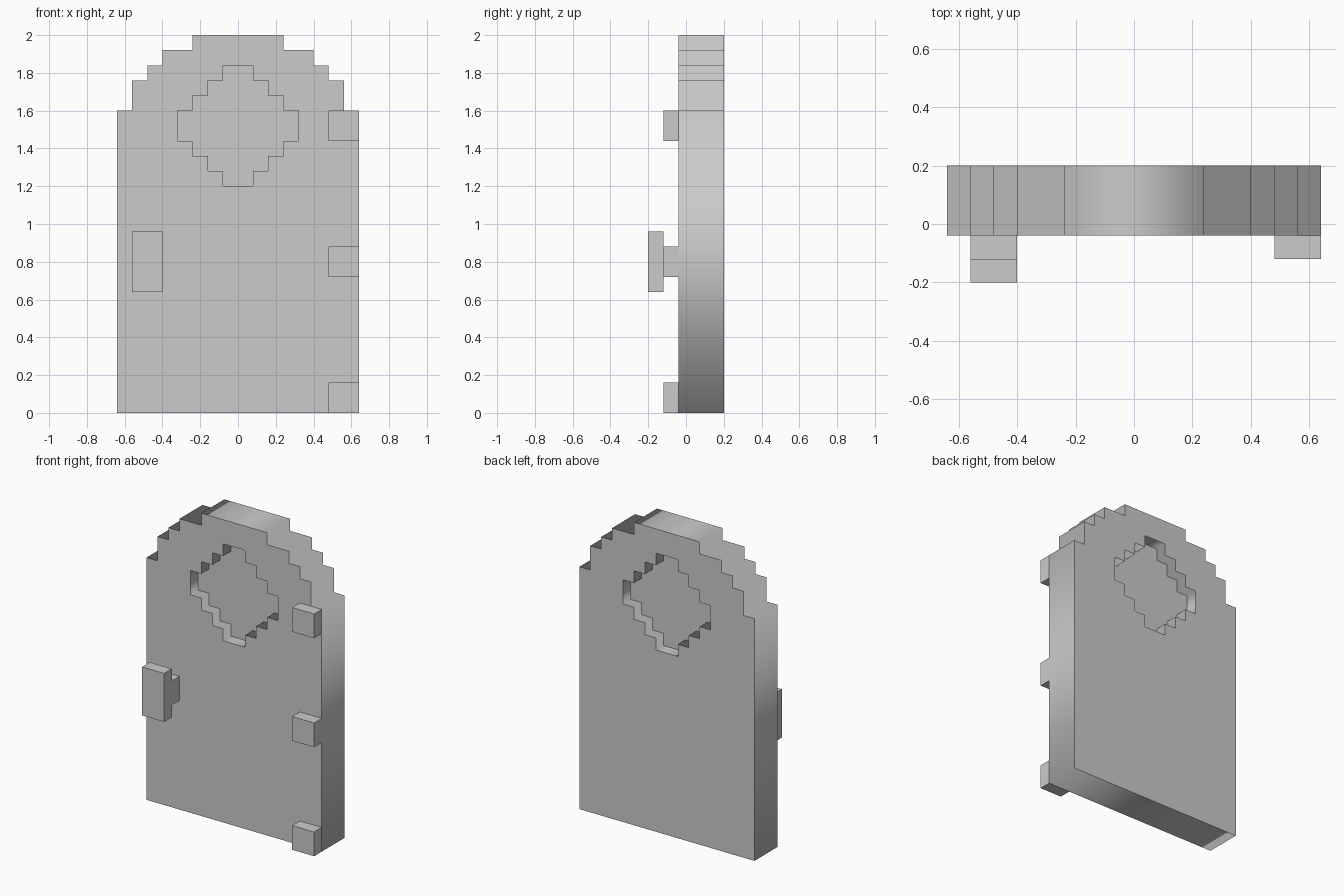
import bpy, math

if "Cube" in bpy.data.objects:
    bpy.data.objects.remove(bpy.data.objects["Cube"])

V = 0.08  # block size; everything sits on this grid


def box(name, x, y, z):
    """Box from (min, max) ranges."""
    lo, hi = zip(x, y, z)
    bpy.ops.mesh.primitive_cube_add(size=1, location=[(a + b) / 2 for a, b in zip(lo, hi)])
    ob = bpy.context.object
    ob.name = name
    ob.scale = [b - a for a, b in zip(lo, hi)]
    bpy.ops.object.transform_apply(location=False, rotation=False, scale=True)
    return ob


def stepped(rows):
    """Mirrored stepped outline from rows of (half width, bottom, top) in blocks."""
    right = [(w * V, z * V) for w, a, b in rows for z in (a, b)]
    return right + [(-x, z) for x, z in reversed(right)]


def slab(name, outlines, y0, y1):
    """Upright slab filled between the outlines, spanning y0..y1."""
    cu = bpy.data.curves.new(name, 'CURVE')
    cu.dimensions = '2D'
    cu.fill_mode = 'BOTH'
    cu.extrude = (y1 - y0) / 2
    for pts in outlines:
        sp = cu.splines.new('POLY')
        sp.points.add(len(pts) - 1)
        for p, (x, z) in zip(sp.points, pts):
            p.co = (x, z, 0, 1)
        sp.use_cyclic_u = True
    ob = bpy.data.objects.new(name, cu)
    bpy.context.collection.objects.link(ob)
    ob.rotation_euler.x = math.pi / 2
    ob.location.y = (y0 + y1) / 2
    bpy.ops.object.select_all(action='DESELECT')
    ob.select_set(True)
    bpy.context.view_layer.objects.active = ob
    bpy.ops.object.convert(target='MESH')
    bpy.context.object.name = name


# Door leaf with arched top and a stepped window opening
arch = stepped([(8, 0, 20), (7, 20, 22), (6, 22, 23), (5, 23, 24), (3, 24, 25)])
window = stepped([(1, 15, 16), (2, 16, 17), (3, 17, 18), (4, 18, 20),
                  (3, 20, 21), (2, 21, 22), (1, 22, 23)])
slab("door_leaf", [arch, window], -0.04, 0.20)

# Pane set one block deep from both faces
slab("window_pane", [window], 0.04, 0.12)

# Hinges
for i, z in enumerate((0, 0.72, 1.44)):
    box(f"hinge_{i + 1}", (0.48, 0.64), (-0.12, -0.04), (z, z + 0.16))

# Handle
box("handle_stem", (-0.56, -0.40), (-0.12, -0.04), (0.72, 0.88))
box("handle_grip", (-0.56, -0.40), (-0.20, -0.12), (0.64, 0.96))
